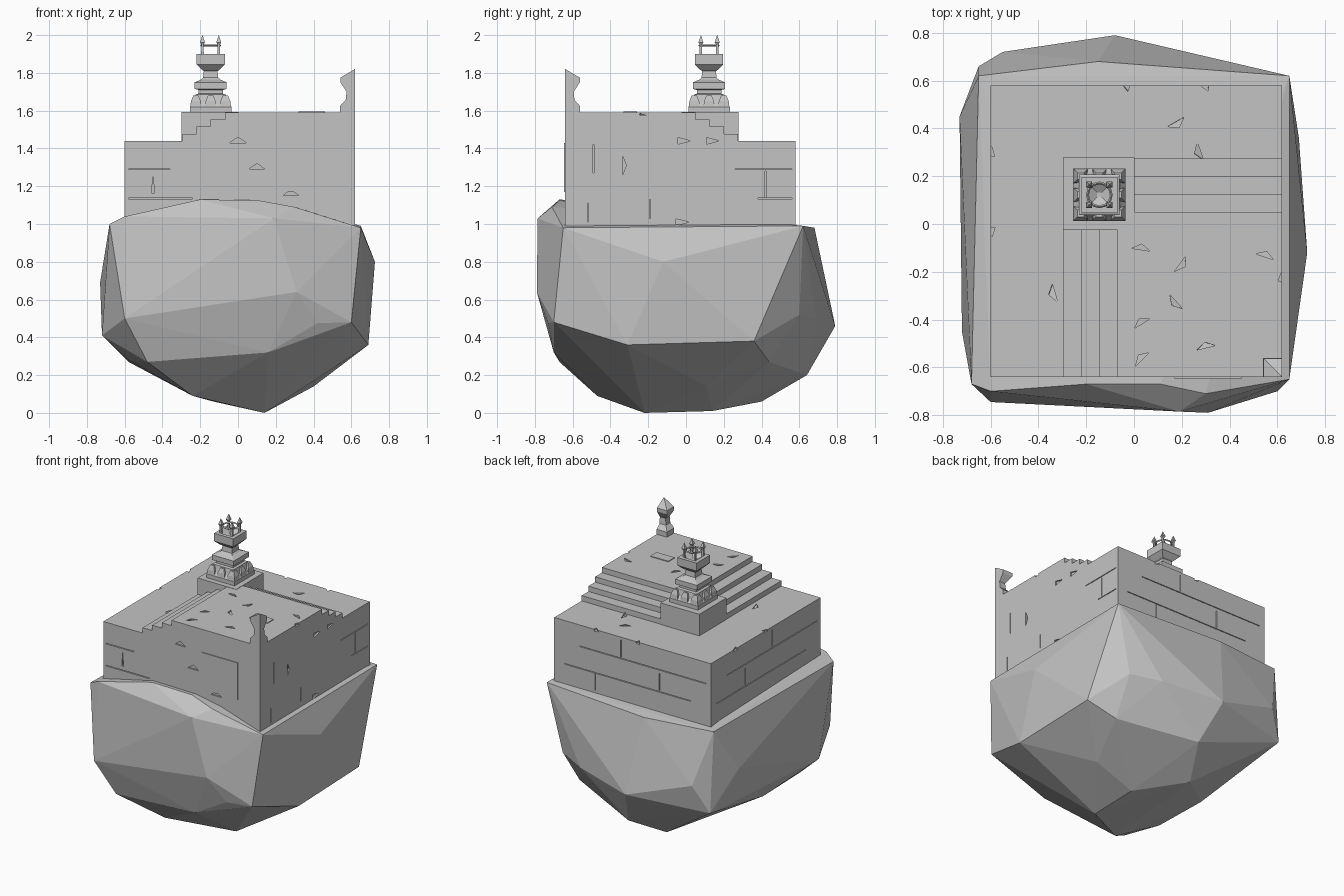
import bpy, bmesh, random
from math import pi
from mathutils import Matrix, Vector, Euler

random.seed(7)
scene = bpy.context.scene
if "Cube" in bpy.data.objects:
    bpy.data.objects.remove(bpy.data.objects["Cube"])

stone = bpy.data.materials.new("grey stone")
stone.use_nodes = True
grey = (0.55, 0.55, 0.55, 1)
stone.diffuse_color = grey
stone.node_tree.nodes["Principled BSDF"].inputs["Base Color"].default_value = grey


def finish(name, bm):
    bmesh.ops.recalc_face_normals(bm, faces=bm.faces)
    mesh = bpy.data.meshes.new(name)
    bm.to_mesh(mesh)
    bm.free()
    mesh.materials.append(stone)
    obj = bpy.data.objects.new(name, mesh)
    scene.collection.objects.link(obj)
    return obj


def add_box(bm, low, high):
    low, high = Vector(low), Vector(high)
    place = Matrix.Translation((low + high) / 2) @ Matrix.Diagonal((*(high - low), 1))
    bmesh.ops.create_cube(bm, size=1, matrix=place)


def tower(name, x, y, profile, xs=(-1, 1), ys=(-1, 1)):
    """Loft of square sections given as (height, half width)."""
    bm = bmesh.new()
    corners = [(xs[0], ys[0]), (xs[1], ys[0]), (xs[1], ys[1]), (xs[0], ys[1])]
    rings = [[bm.verts.new((x + a * h, y + b * h, z)) for a, b in corners]
             for z, h in profile]
    for r, s in zip(rings, rings[1:]):
        for i in range(4):
            j = (i + 1) % 4
            bm.faces.new((r[i], r[j], s[j], s[i]))
    bm.faces.new(rings[0])
    bm.faces.new(rings[-1])
    return finish(name, bm)


# Floating boulder: hull of its main corners
boulder = [
    (-.68, -.67, 1), (-.6, -.7, 1.04), (-.2, -.67, 1.13), (.11, -.67, 1.125), (.3, -.71, 1.09),
    (.65, -.65, .98), (.19, -.785, 1.03), (.31, -.79, .64), (-.6, -.745, .5), (-.48, -.67, .27),
    (.16, -.7, .32), (.42, -.73, .475), (.6, -.7, .48), (.725, -.12, .8), (.65, .62, .99),
    (.69, -.31, .36), (.69, .36, .38), (.54, .6, .52), (.34, .69, .5), (-.08, .79, .46),
    (-.15, .68, .98), (-.65, .62, .99), (-.55, .72, .62), (-.65, .66, .43), (-.73, .45, .69),
    (-.72, -.45, .41), (-.58, -.44, .28), (-.58, -.03, .27), (-.24, -.47, .09), (.14, -.22, 0),
    (.14, .14, .01), (.4, .11, .14), (-.13, .4, .06), (0, .64, .2), (.52, .44, .27)]
bm = bmesh.new()
for p in boulder:
    bm.verts.new(p)
bmesh.ops.convex_hull(bm, input=bm.verts)
bmesh.ops.delete(bm, geom=[v for v in bm.verts if not v.link_faces], context="VERTS")
finish("boulder", bm)

# Masonry extents
LEFT, RIGHT, FRONT, BACK = -.6, .62, -.64, .58
TERRACE, TOP, TREAD = 1.44, 1.59, .075
masonry = []
bm = bmesh.new()
add_box(bm, (LEFT, FRONT, .93), (RIGHT, BACK, TERRACE))
masonry.append(finish("foundation", bm))

# Stepped upper platform, descending to two sides
level = TERRACE
for i in range(4):
    top = TOP - (3 - i) * .0375
    bm = bmesh.new()
    add_box(bm, (-.295 + TREAD * i, FRONT, level), (RIGHT, .275 - TREAD * i, top))
    masonry.append(finish("step_%d" % (i + 1) if i < 3 else "platform_top", bm))
    level = top

# Seams between the stone courses
bm = bmesh.new()
G, D = .0025, .01
for z, shift in ((1.135, .12), (1.29, 0)):
    add_box(bm, (LEFT - D, -.6 + shift, z - G), (LEFT + D, .4 + shift, z + G))
    add_box(bm, (-.56 + shift, BACK - D, z - G), (.42 + shift, BACK + D, z + G))
    add_box(bm, (-.58, FRONT - D, z - G), (-.36 + shift, FRONT + D, z + G))
    add_box(bm, (RIGHT - D, .26 + shift, z - G), (RIGHT + D, .56, z + G))
# Upright joints, staggered by course
for u, z in ((-.3, 1.01), (.2, 1.145), (-.1, 1.3)):
    add_box(bm, (LEFT - D, u - G, z), (LEFT + D, u + G, z + .12))
    add_box(bm, (-u - G, BACK - D, z), (-u + G, BACK + D, z + .12))
for u, z, tall in ((-.49, 1.27, .15), (-.52, 1.01, .1), (-.19, 1.03, .1), (.42, 1.14, .14)):
    add_box(bm, (RIGHT - D, u - G, z), (RIGHT + D, u + G, z + tall))


# Chips and cracks: thin three-sided wedges sunk into the faces
def chip(where, length, width):
    turn = Euler((random.uniform(-.2, .2), random.uniform(-.2, .2), random.uniform(0, 2 * pi)))
    shape = Matrix.Diagonal((length, width, 1, 1))
    bmesh.ops.create_cone(bm, cap_ends=True, segments=3, radius1=.5, radius2=.4, depth=.025,
                          matrix=Matrix.Translation(where) @ turn.to_matrix().to_4x4() @ shape)


def wall_chip(where, along_x, length, height):
    half = (length, D, height) if along_x else (D, length, height)
    place = Matrix.Translation(where) @ Matrix.Diagonal((*half, 1))
    bmesh.ops.create_cone(bm, cap_ends=True, segments=3, radius1=1, radius2=1, depth=2,
                          matrix=place @ Matrix.Rotation(pi / 2, 4, "X" if along_x else "Y"))


for x, y in ((.2, -.17), (.17, -.33), (.3, -.51), (.03, -.41), (.03, -.56), (.55, -.13), (.03, -.1)):
    chip((x, y, TOP), .1, .035)
for x, y in ((-.34, -.29), (.27, .3), (.18, .42)):
    chip((x, y, TERRACE), .1, .04)
for u, z in ((.1, 1.3), (0, 1.44), (.28, 1.16)):
    wall_chip((u, FRONT, z), True, .05, .02)
wall_chip((-.45, FRONT, 1.2), True, .008, .07)
for u, z in ((-.03, 1.01), (-.02, 1.44), (.13, 1.44)):
    wall_chip((RIGHT, u, z), False, .045, .02)
wall_chip((RIGHT, -.33, 1.31), False, .014, .06)
# Nicks along the terrace and platform edges
for u in (-.03, .3):
    chip((LEFT, u, TERRACE), .06, .05)
    chip((u, BACK, TERRACE), .06, .05)
    chip((RIGHT, u - .2, TOP), .07, .04)
cutter = finish("seam_cutter", bm)
cutter.hide_render = True

for obj in masonry:
    cut = obj.modifiers.new("seams", "BOOLEAN")
    cut.operation, cut.solver, cut.object, cut.use_self = "DIFFERENCE", "EXACT", cutter, True
graph = bpy.context.evaluated_depsgraph_get()
carved = [bpy.data.meshes.new_from_object(o.evaluated_get(graph)) for o in masonry]
for obj, mesh in zip(masonry, carved):
    obj.modifiers.clear()
    obj.data = mesh
bpy.data.objects.remove(cutter)

# Loose slabs: a facing stone on the front and a paver on top
bm = bmesh.new()
add_box(bm, (.17, FRONT - .006, 1.17), (.45, FRONT, 1.43))
finish("facing_slab", bm)
bm = bmesh.new()
add_box(bm, (.32, -.33, TOP), (.46, -.26, TOP + .005))
finish("paving_slab", bm)

# Brazier on its square plinth
BX, BY = -.145, .122
bm = bmesh.new()
add_box(bm, (-.298, -.025, TERRACE), (.003, .278, TOP + .002))
finish("plinth", bm)
tower("brazier", BX, BY, [
    (1.59, .11), (1.62, .11), (1.645, .09), (1.685, .08), (1.69, .065), (1.71, .065),
    (1.715, .085), (1.75, .085), (1.765, .05), (1.775, .04), (1.81, .036), (1.815, .045),
    (1.845, .075), (1.9, .075), (1.9, .05), (1.875, .01)])
# Stone feet at the corners and middle of each side
for i, (dx, dy) in enumerate((x, y) for x in (-1, 0, 1) for y in (-1, 0, 1) if x or y):
    tower("brazier_foot_%d" % (i + 1), BX + .078 * dx, BY + .078 * dy,
          [(1.62, .03), (1.65, .026), (1.68, .014)])

# Spiked rail round the bowl
bpy.ops.mesh.primitive_torus_add(major_segments=12, minor_segments=4, major_radius=.05,
                                 minor_radius=.006, location=(BX, BY, 1.945))
rail = bpy.context.object
rail.name = "rail_ring"
rail.data.materials.append(stone)
for i, (dx, dy) in enumerate(((1, 1), (-1, 1), (-1, -1), (1, -1))):
    tower("rail_spike_%d" % (i + 1), BX + .043 * dx, BY + .043 * dy,
          [(1.89, .007), (1.95, .006), (1.962, .013), (2, .0005)])

# Corner post, squared off flush with the two outer walls
tower("corner_post", RIGHT, FRONT, [
    (1.555, .08), (1.625, .08), (1.655, .05), (1.7, .045), (1.75, .078), (1.775, .078),
    (1.82, .001)], xs=(-1, 0), ys=(0, 1))
